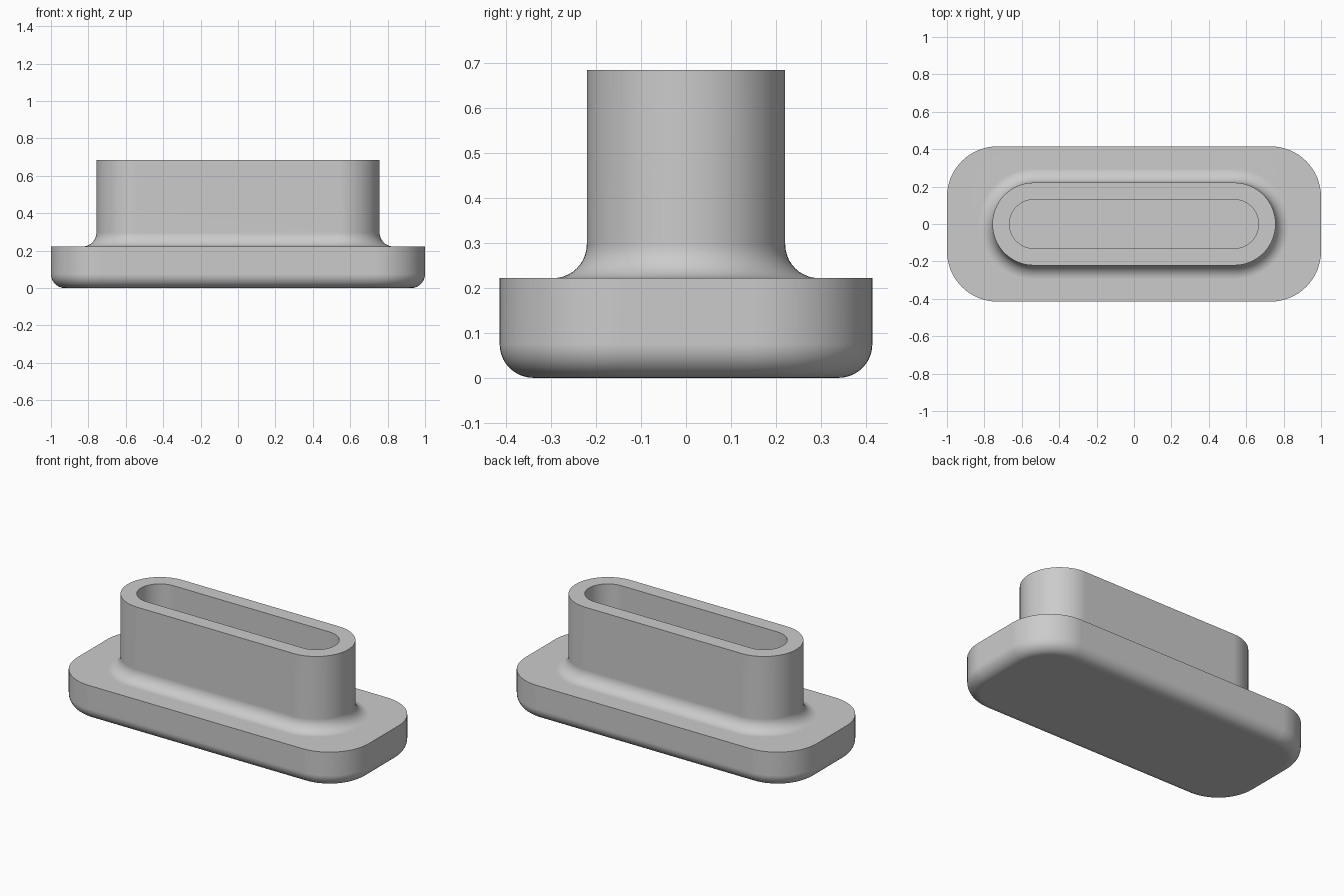
import bpy, bmesh, math

if "Cube" in bpy.data.objects:
    bpy.data.objects.remove(bpy.data.objects["Cube"])

N = 16       # segments per rounded corner
F = 10       # segments per fillet


def ring(bm, hx, hy, r, z):
    """Rounded rectangle loop of vertices at height z."""
    verts = []
    for k, (sx, sy) in enumerate(((1, 1), (-1, 1), (-1, -1), (1, -1))):
        for i in range(N + 1):
            a = math.pi / 2 * (k + i / N)
            verts.append(bm.verts.new((sx * (hx - r) + r * math.cos(a),
                                       sy * (hy - r) + r * math.sin(a), z)))
    return verts


# Half length, half width and corner radius of each outline
BASE, NECK, WALL = (1.0, 0.415, 0.27), (0.757, 0.221, 0.221), 0.091
BASE_TOP, TOP, FLOOR, R = 0.222, 0.685, 0.222, 0.075

# Sections as (outline, outward offset, height), from the underside to the pocket floor
sections = []
for i in range(F + 1):                       # rounded bottom edge
    a = math.pi / 2 * i / F
    sections.append((BASE, -R * (1 - math.sin(a)), R * (1 - math.cos(a))))
sections.append((BASE, 0, BASE_TOP))         # base rim
for i in range(F + 1):                       # concave fillet into the neck
    a = math.pi / 2 * i / F
    sections.append((NECK, R * (1 - math.sin(a)), BASE_TOP + R * (1 - math.cos(a))))
sections += [(NECK, 0, TOP), (NECK, -WALL, TOP), (NECK, -WALL, FLOOR)]

bm = bmesh.new()
rings = [ring(bm, o[0] + d, o[1] + d, o[2] + d, z) for o, d, z in sections]
for a, b in zip(rings, rings[1:]):
    for i in range(len(a)):
        j = (i + 1) % len(a)
        bm.faces.new((a[i], a[j], b[j], b[i]))
bm.faces.new(list(reversed(rings[0])))       # underside
bm.faces.new(rings[-1])                      # pocket floor
bmesh.ops.remove_doubles(bm, verts=bm.verts[:], dist=1e-5)
bmesh.ops.recalc_face_normals(bm, faces=bm.faces[:])

mesh = bpy.data.meshes.new("socket_foot")
bm.to_mesh(mesh)
bm.free()
foot = bpy.data.objects.new("socket_foot", mesh)
bpy.context.collection.objects.link(foot)

grey = bpy.data.materials.new("light_grey")
grey.diffuse_color = (0.6, 0.6, 0.6, 1)
grey.use_nodes = True
grey.node_tree.nodes["Principled BSDF"].inputs["Base Color"].default_value = grey.diffuse_color
mesh.materials.append(grey)

# Smooth curves, sharp rims, flat faces kept flat
bpy.context.view_layer.objects.active = foot
foot.select_set(True)
bpy.ops.object.shade_smooth_by_angle(angle=math.radians(30))
wn = foot.modifiers.new("flat_face_normals", 'WEIGHTED_NORMAL')
wn.keep_sharp = True
